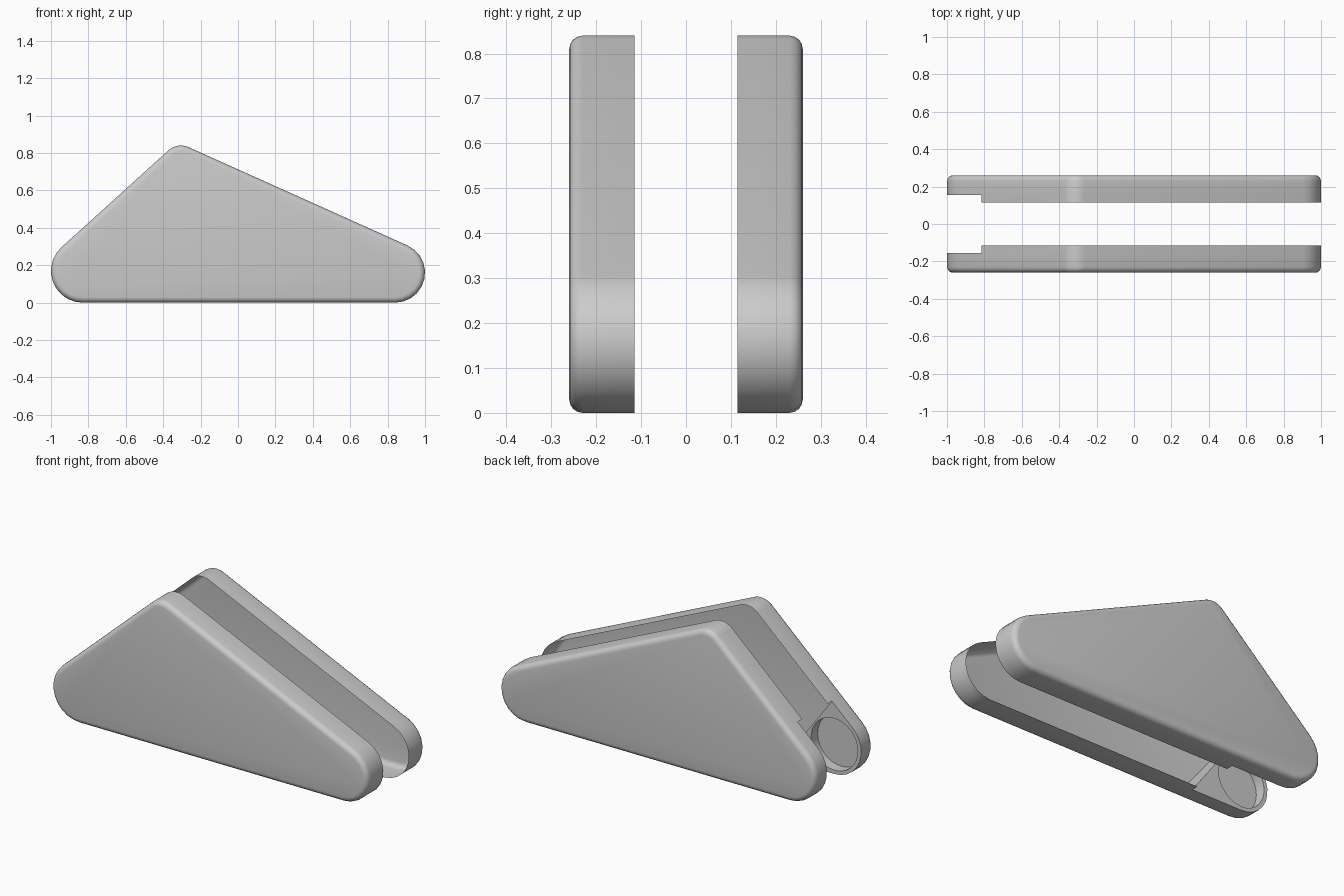
import bpy, bmesh, math
from mathutils import Vector

if "Cube" in bpy.data.objects:
    bpy.data.objects.remove(bpy.data.objects["Cube"])

# corner circles of the rounded triangle (x, z, radius), counter-clockwise
CORNERS = [(-0.83, 0.17, 0.17), (0.84, 0.16, 0.16), (-0.305, 0.74, 0.1)]
SEG = 10
Y_RIM, Y_STEP, Y_OUT, ROUND = 0.115, 0.155, 0.26, 0.03


def unit(a):
    return Vector((math.cos(a), math.sin(a)))


def tangent_angle(c1, c2):
    d = Vector(c2[:2]) - Vector(c1[:2])
    return math.atan2(d.y, d.x) - math.acos((c1[2] - c2[2]) / d.length)


def arc(c, a0, a1):
    while a1 < a0:
        a1 += 2 * math.pi
    dirs = [unit(a0 + (a1 - a0) * i / SEG) for i in range(SEG + 1)]
    return [(Vector(c[:2]) + n * c[2], n) for n in dirs]


# outline as (point, outward normal), split where the rim steps down
left, right, apex = CORNERS
a_lr, a_ra, a_al = (tangent_angle(left, right), tangent_angle(right, apex),
                    tangent_angle(apex, left))
arc_r, arc_a, arc_l = arc(right, a_lr, a_ra), arc(apex, a_ra, a_al), arc(left, a_al, a_lr)
p, q = arc_a[-1][0], arc_l[0][0]
cut_top = (p.lerp(q, (-0.815 - p.x) / (q.x - p.x)), unit(a_al))
cut_low = (Vector((-0.51, 0.0)), unit(a_lr))
main_part = [cut_low] + arc_r + arc_a + [cut_top]
outline = main_part + arc_l


def ring(bm, pts, y, inset=0.0):
    return [bm.verts.new((v.x - n.x * inset, y, v.y - n.y * inset)) for v, n in pts]


def bridge(bm, a, b, closed=True):
    for i in range(len(a) if closed else len(a) - 1):
        j = (i + 1) % len(a)
        bm.faces.new((a[i], a[j], b[j], b[i]))


def finish(bm, name):
    bmesh.ops.recalc_face_normals(bm, faces=bm.faces)
    me = bpy.data.meshes.new(name)
    bm.to_mesh(me)
    bm.free()
    ob = bpy.data.objects.new(name, me)
    bpy.context.collection.objects.link(ob)
    bpy.ops.object.select_all(action='DESELECT')
    ob.select_set(True)
    bpy.context.view_layer.objects.active = ob
    bpy.ops.object.shade_smooth_by_angle(angle=math.radians(32))


def cover(name, s):
    # thin hollow shell with rounded outer edge
    bm = bmesh.new()
    step = ring(bm, outline, s * Y_STEP)
    prev = step
    for i in range(5):
        a = math.pi / 2 * i / 4
        cur = ring(bm, outline, s * (Y_OUT - ROUND + ROUND * math.sin(a)),
                   ROUND * (1 - math.cos(a)))
        bridge(bm, prev, cur)
        prev = cur
    bm.faces.new(prev)
    # taller rim on the main part
    bridge(bm, ring(bm, main_part, s * Y_RIM), step[:len(main_part)], closed=False)
    finish(bm, name)


def roller_mount(name, s):
    # flat plate at the narrow end with a round pocket
    bm = bmesh.new()
    plate = ring(bm, [cut_top] + arc_l + [cut_low], s * Y_STEP)
    circle = [(Vector(left[:2]) + unit(2 * math.pi * i / 32) * 0.148,
               unit(2 * math.pi * i / 32)) for i in range(32)]
    hole = ring(bm, circle, s * Y_STEP)
    edges = [bm.edges.new((r[i - 1], r[i])) for r in (plate, hole) for i in range(len(r))]
    bmesh.ops.triangle_fill(bm, use_beauty=True, use_dissolve=False, edges=edges)
    floor = ring(bm, circle, s * 0.215)
    bridge(bm, hole, floor)
    bm.faces.new(floor)
    # wall from the plate down to the cover
    deep = ring(bm, [cut_low, cut_top], s * (Y_OUT - 0.005), ROUND)
    bm.faces.new((plate[-1], plate[0], deep[1], deep[0]))
    finish(bm, name)


for side, s in (("front", -1), ("back", 1)):
    cover(side + "_cover", s)
    roller_mount(side + "_roller_mount", s)
